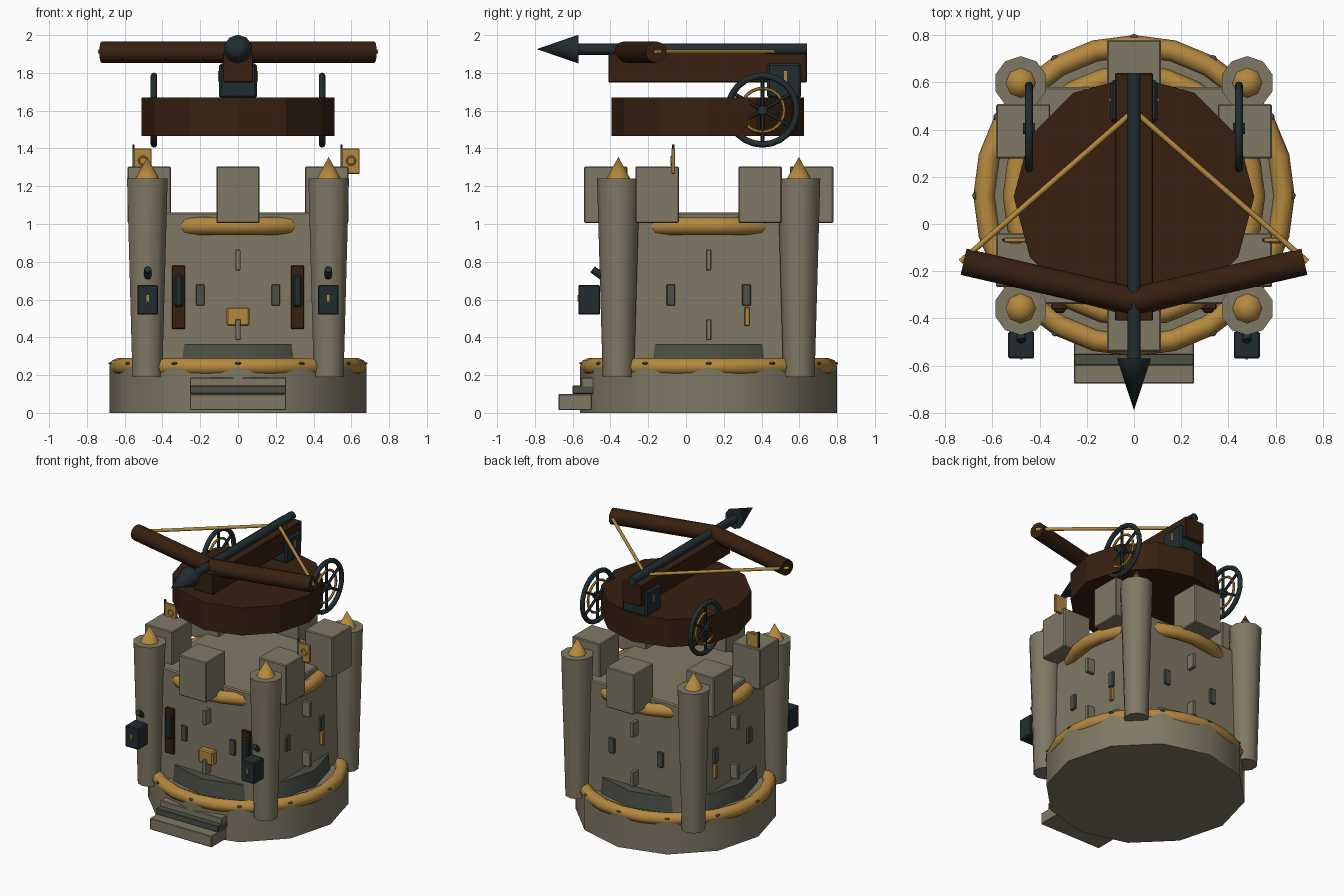
import bpy, math
from mathutils import Vector

if "Cube" in bpy.data.objects:
    bpy.data.objects.remove(bpy.data.objects["Cube"])

CY = 0.12  # y of the tower axis


def mat(name, c):
    m = bpy.data.materials.new(name)
    m.diffuse_color = (*c, 1)
    m.use_nodes = True
    m.node_tree.nodes["Principled BSDF"].inputs["Base Color"].default_value = m.diffuse_color
    return m


STONE = mat("stone", (0.215, 0.19, 0.128))
SLATE = mat("dark slate", (0.072, 0.082, 0.062))
GOLD = mat("gold", (0.46, 0.25, 0.05))
WOOD = mat("dark wood", (0.038, 0.0145, 0.005))
IRON = mat("blue black iron", (0.015, 0.027, 0.03))


def finish(name, m, smooth=None, bevel=0):
    o = bpy.context.object
    o.name = name
    o.data.materials.append(m)
    if bevel:
        b = o.modifiers.new("bevel", 'BEVEL')
        b.width, b.segments = bevel, 1
        b.limit_method = 'ANGLE'
        b.angle_limit = math.radians(60)
    if smooth:
        bpy.ops.object.shade_smooth_by_angle(angle=math.radians(smooth))
    return o


def box(name, x, y, z, m, bevel=0.004):
    """Box from (min, max) pairs."""
    bpy.ops.mesh.primitive_cube_add(size=1, location=(sum(x) / 2, sum(y) / 2, sum(z) / 2))
    o = bpy.context.object
    o.scale = (x[1] - x[0], y[1] - y[0], z[1] - z[0])
    bpy.ops.object.transform_apply(location=False, rotation=False)
    return finish(name, m, bevel=bevel)


def cone(name, a, b, r1, r2, m, n=12, smooth=40, spin=0.0):
    """Tapered cylinder between two points."""
    a, b = Vector(a), Vector(b)
    bpy.ops.mesh.primitive_cone_add(vertices=n, radius1=r1, radius2=r2, depth=(b - a).length,
                                    location=(a + b) / 2)
    o = bpy.context.object
    d = b - a
    if abs(d.normalized().z) < 0.9999:
        o.rotation_euler = d.to_track_quat('Z', 'Y').to_euler()
    else:
        o.rotation_euler = (0, 0, spin)
    return finish(name, m, smooth)


def ring(name, loc, R, r, m, n=24, k=8, rot=(0, 0, 0)):
    bpy.ops.mesh.primitive_torus_add(major_segments=n, minor_segments=k, major_radius=R,
                                     minor_radius=r, location=loc, rotation=rot)
    return finish(name, m, 50)


def ball(name, loc, s, m):
    bpy.ops.mesh.primitive_uv_sphere_add(segments=8, ring_count=6, radius=1, location=loc)
    bpy.context.object.scale = s
    return finish(name, m, 60)


# Base with gold ring and rivets
cone("base", (0, CY, 0), (0, CY, 0.25), 0.68, 0.68, STONE)
ring("base_ring", (0, CY, 0.245), 0.635, 0.046, GOLD)
for i in range(12):
    a = i * math.tau / 12
    ball("ring_rivet", (0.668 * math.sin(a), CY - 0.668 * math.cos(a), 0.262),
         (0.018, 0.018, 0.008), SLATE)

# Entrance steps
box("step_low", (-0.255, 0.255), (-0.675, -0.5), (0.015, 0.1), STONE)
box("step_middle", (-0.255, 0.255), (-0.6, -0.45), (0.1, 0.145), SLATE)
box("step_top", (-0.255, 0.255), (-0.555, -0.4), (0.1, 0.187), STONE)

# Square tower body with round bands poking through the walls
H = 0.46
box("tower_body", (-H, H), (CY - H, CY + H), (0.2, 1.06), STONE, 0.008)
cone("lower_band", (0, CY, 0.25), (0, CY, 0.365), 0.555, 0.545, SLATE)
ring("upper_ring", (0, CY, 0.99), 0.508, 0.048, GOLD)

# Corner turrets with gold tips
for sx in (-1, 1):
    for sy in (-1, 1):
        x, y = sx * 0.48, CY + sy * 0.478
        cone("turret", (x, y, 0.19), (x, y, 1.24), 0.083, 0.113, STONE, 10)
        cone("turret_tip", (x, y, 1.235), (x, y, 1.355), 0.066, 0, GOLD, 8, 50)

# Six merlons
for i in range(6):
    a = i * math.tau / 6
    x, y = 0.545 * math.sin(a), CY - 0.545 * math.cos(a)
    x = max(-0.47, min(0.47, x))
    box("merlon", (x - 0.115, x + 0.115), (y - 0.115, y + 0.115), (1.005, 1.305), STONE, 0.006)


# Slits and stone blocks on all four walls
def wall_box(name, side, u, w, z, depth, m):
    c, s = round(math.cos(side)), round(math.sin(side))
    pts = [(uu * c - v * s, uu * s + v * c) for uu in (u - w, u + w) for v in (-H - depth, -H + 0.02)]
    xs, ys = [p[0] for p in pts], [p[1] + CY for p in pts]
    box(name, (min(xs), max(xs)), (min(ys), max(ys)), z, m)


for k in range(4):
    side = k * math.pi / 2
    for u in (-0.2, 0.2):
        wall_box("wall_slit", side, u, 0.023, (0.568, 0.68), 0.018, SLATE)
    for z in ((0.755, 0.865), (0.385, 0.495)):
        wall_box("wall_block", side, 0, 0.014, z, 0.06, STONE)

# Gold plates
box("front_plate", (-0.06, 0.06), (-0.385, -0.33), (0.46, 0.56), GOLD, 0.008)
for s in (-1, 1):
    x = sorted((s * 0.42, s * 0.485))
    box("side_plate", x, (0.31, 0.337), (0.46, 0.56), GOLD)

    # Front wall boards
    x = s * 0.315
    box("wall_board", (x - 0.035, x + 0.035), (-0.362, -0.33), (0.445, 0.78), WOOD)
    box("board_inlay", (x - 0.024, x + 0.024), (-0.378, -0.35), (0.56, 0.73), IRON, 0.01)

    # Lanterns on the front turrets
    x = s * 0.478
    box("lantern", (x - 0.055, x + 0.055), (-0.57, -0.455), (0.52, 0.677), IRON, 0.006)
    box("lantern_mark", (x - 0.006, x + 0.006), (-0.574, -0.568), (0.59, 0.625), GOLD, 0)
    cone("lantern_hook", (x, -0.44, 0.72), (x, -0.495, 0.76), 0.02, 0.02, IRON, 8, 50)

# Small flags on the front side merlons
for x in (-0.553, 0.548):
    cone("flag_pole", (x, -0.068, 1.28), (x, -0.068, 1.42), 0.007, 0.007, IRON, 6)
    box("flag", (x, x + 0.096), (-0.078, -0.058), (1.265, 1.4), GOLD)
    ring("flag_emblem", (x + 0.05, -0.078, 1.335), 0.022, 0.005, GOLD, 12, 6, (math.pi / 2, 0, 0))

# Turntable and weapon stock
cone("turntable", (0, 0.115, 1.465), (0, 0.115, 1.67), 0.51, 0.51, WOOD, 12, 20)
box("stock", (-0.08, 0.08), (-0.41, 0.64), (1.75, 1.905), WOOD)
box("winch_block", (-0.1, 0.1), (0.43, 0.61), (1.665, 1.85), IRON, 0.012)
for s in (-1, 1):
    x = sorted((s * 0.098, s * 0.105))
    box("winch_mark", x, (0.52, 0.535), (1.755, 1.81), GOLD, 0)

# Giant bolt
cone("bolt_shaft", (0, 0.64, 1.925), (0, -0.6, 1.925), 0.03, 0.03, IRON, 10)
cone("bolt_head", (0, -0.57, 1.926), (0, -0.79, 1.926), 0.076, 0, IRON, 10, 45)

for s in (-1, 1):
    # Bow arms and string
    cone("bow_arm", (0, -0.326, 1.91), (s * 0.722, -0.16, 1.91), 0.057, 0.057, WOOD, 12)
    cone("bow_string", (s * 0.735, -0.16, 1.912), (0, 0.48, 1.912), 0.012, 0.012, GOLD, 8, 50)

    # Hand wheels
    c = Vector((s * 0.445, 0.405, 1.603))
    rot = (0, math.pi / 2, 0)
    ring("wheel_rim", c, 0.182, 0.017, IRON, 24, 8, rot)
    ring("wheel_gold_ring", c, 0.115, 0.009, GOLD, 24, 6, rot)
    for i in range(3):
        a = i * math.pi / 3
        d = Vector((0, math.sin(a), math.cos(a))) * 0.18
        cone("wheel_spoke", c - d, c + d, 0.01, 0.01, IRON, 6)
    h = Vector((0.025, 0, 0))
    cone("wheel_hub", c - h, c + h, 0.025, 0.025, IRON, 10)
